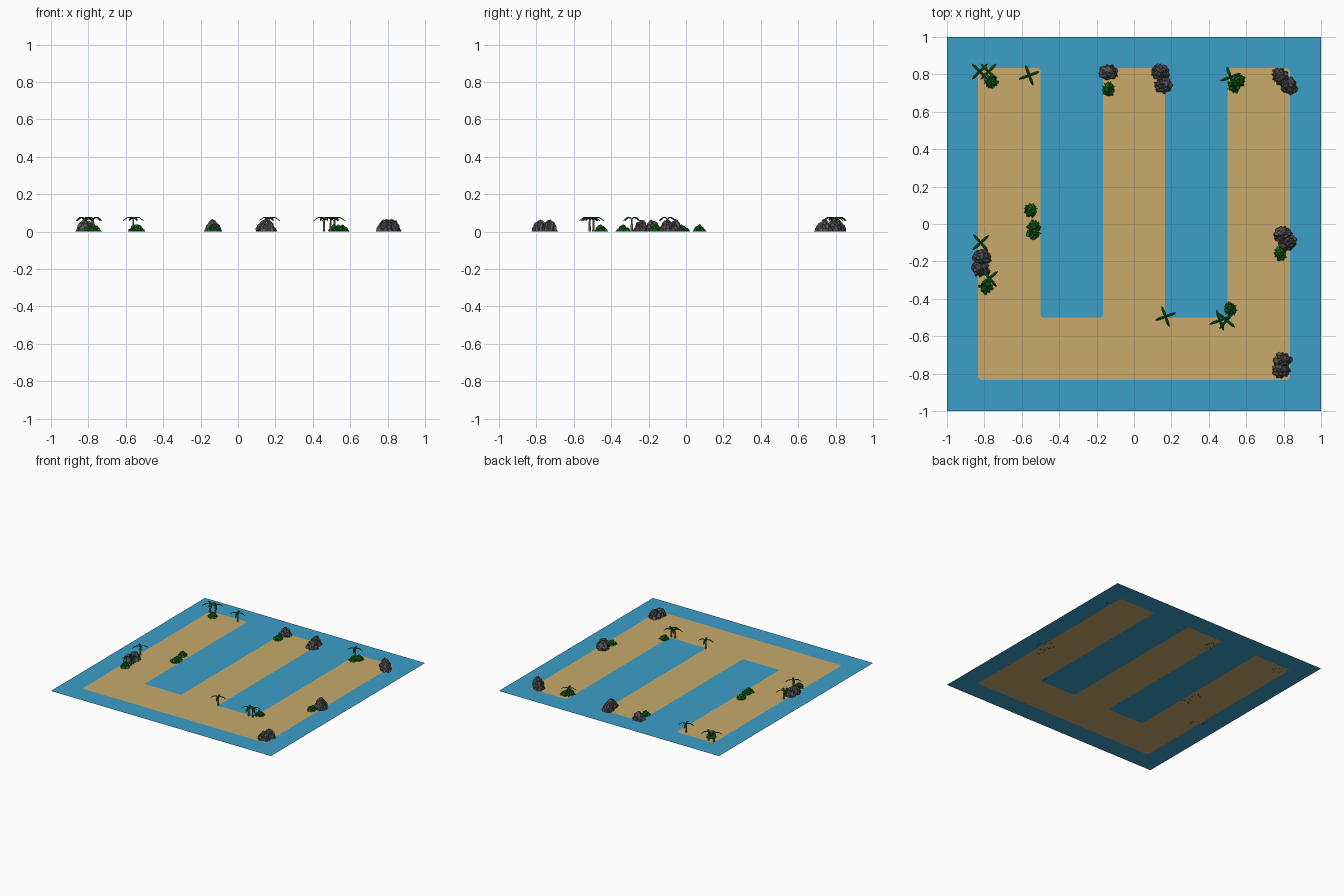
import bpy, bmesh, math, random
from mathutils import Vector, Matrix

if "Cube" in bpy.data.objects:
    bpy.data.objects.remove(bpy.data.objects["Cube"])

random.seed(4)


def material(name, r, g, b):
    m = bpy.data.materials.new(name)
    m.diffuse_color = (r, g, b, 1)
    m.use_nodes = True
    m.node_tree.nodes["Principled BSDF"].inputs["Base Color"].default_value = m.diffuse_color
    return m


WATER = material("water blue", 0.045, 0.345, 0.58)
SAND = material("sand", 0.58, 0.40, 0.145)
ROCK = material("rock grey", 0.10, 0.10, 0.105)
DARK_ROCK = material("dark rock grey", 0.055, 0.053, 0.052)
LEAF = material("bush green", 0.006, 0.17, 0.007)
DARK_LEAF = material("dark bush green", 0.004, 0.085, 0.005)
PALM = material("palm green", 0.003, 0.09, 0.012)
TRUNK = material("trunk brown", 0.36, 0.22, 0.08)


def finish(bm, name, mats, loc=(0, 0, 0)):
    me = bpy.data.meshes.new(name)
    bm.to_mesh(me)
    bm.free()
    for m in mats:
        me.materials.append(m)
    ob = bpy.data.objects.new(name, me)
    ob.location = loc
    bpy.context.collection.objects.link(ob)


# Ground: one flat sheet, three sand strips joined by a strip at the front
def is_sand(x, y):
    if abs(x) > 5 / 6 or abs(y) > 5 / 6:
        return False
    return y < -0.5 or not 1 / 6 < abs(x) < 0.5


def sand_count(p):
    return sum(is_sand(p.x + dx, p.y + dy) for dx in (-.03, .03) for dy in (-.03, .03))


bm = bmesh.new()
bmesh.ops.create_grid(bm, x_segments=1, y_segments=1, size=1)
cuts = [(axis, c) for axis in (0, 1) for c in (-5 / 6, -.5, -1 / 6, 1 / 6, .5, 5 / 6)]
for axis, c in cuts:
    co, no = Vector((0, 0, 0)), Vector((0, 0, 0))
    co[axis], no[axis] = c, 1
    bmesh.ops.bisect_plane(bm, geom=bm.verts[:] + bm.edges[:] + bm.faces[:], plane_co=co, plane_no=no)
corners = [v for v in bm.verts if sand_count(v.co) in (1, 3)]
bmesh.ops.bevel(bm, geom=corners, offset=0.012, affect='VERTICES', segments=1)
for f in bm.faces:
    f.material_index = int(sand_count(f.calc_center_median()) >= 3)
    if f.normal.z < 0:
        f.normal_flip()
finish(bm, "ground", [WATER, SAND])


# Jagged mound, used for both rocks and bushes
def mound(name, x, y, rx, ry, h, rough, point, mats, turn, dark):
    bm = bmesh.new()
    bmesh.ops.create_icosphere(bm, subdivisions=3, radius=1)
    bmesh.ops.bisect_plane(bm, geom=bm.verts[:] + bm.edges[:] + bm.faces[:],
                           plane_co=(0, 0, 0), plane_no=(0, 0, -1), clear_outer=True)
    for v in bm.verts:
        k = random.uniform(1 - rough, 1 + rough * 0.5)
        taper = 1 - point * v.co.z
        v.co = Vector((v.co.x * rx * k * taper, v.co.y * ry * k * taper, max(0, v.co.z) * h * (1 + (k - 1) * .6)))
    for f in bm.faces:
        f.material_index = int(random.random() < dark)
    bmesh.ops.rotate(bm, verts=bm.verts, matrix=Matrix.Rotation(turn, 3, 'Z'))
    finish(bm, name, mats, (x, y, 0))


rocks = [(-.136, .81), (.142, .812), (.158, .742), (.783, .79), (.828, .738), (.795, -.055),
         (.82, -.10), (-.813, -.18), (-.82, -.24), (.795, -.73), (.785, -.782)]
for i, (x, y) in enumerate(rocks):
    turn = -0.8 if i in (3, 4) else random.uniform(-.25, .25)
    mound(f"rock_{i}", x, y, .05, .044, .064, .24, .25, [ROCK, DARK_ROCK], turn, .4)

bushes = [(-.767, .762), (-.136, .72), (.56, .77), (.535, .737), (-.553, .072), (-.535, -.018),
          (-.537, -.05), (-.79, -.335), (.783, -.158), (.516, -.455)]
for i, (x, y) in enumerate(bushes):
    mound(f"bush_{i}", x, y, .038, .036, .037, .35, .4, [LEAF, DARK_LEAF], i, .3)


# Small tufts growing on top of two rocks
for i, (x, y) in enumerate([(.15, .745), (.822, .742)]):
    mound(f"rock_tuft_{i}", x, y, .022, .02, .068, .3, .1, [LEAF, DARK_LEAF], i, .3)


# Palm: thin trunk and four arched, folded fronds
def palm(i, x, y, deg):
    bm = bmesh.new()
    bmesh.ops.create_cone(bm, cap_ends=True, segments=6, radius1=.0065, radius2=.0045,
                          depth=.07, matrix=Matrix.Translation((0, 0, .035)))
    finish(bm, f"palm_trunk_{i}", [TRUNK], (x, y, 0))
    bm = bmesh.new()
    # distance from trunk, height, half width
    path = [(0, .070, .005), (.015, .079, .008), (.035, .077, .008), (.048, .069, .006), (.059, .060, .001)]
    for k in range(4):
        a = math.radians(deg + 90 * k)
        c, s = math.cos(a), math.sin(a)
        rows = []
        for d, z, w in path:
            rows.append([bm.verts.new((d * c - t * w * s, d * s + t * w * c, z - abs(t) * .004))
                         for t in (-1, 0, 1)])
        for r0, r1 in zip(rows, rows[1:]):
            for j in (0, 1):
                bm.faces.new((r0[j], r1[j], r1[j + 1], r0[j + 1]))
    finish(bm, f"palm_fronds_{i}", [PALM], (x, y, 0))


palms = [(-.825, .815, 45), (-.778, .815, 45), (-.56, .795, 20), (.516, .785, 20), (-.82, -.10, 42),
         (-.773, -.29, 40), (.168, -.495, 20), (.46, -.515, 20), (.495, -.515, 50)]
for i, (x, y, deg) in enumerate(palms):
    palm(i, x, y, deg)
